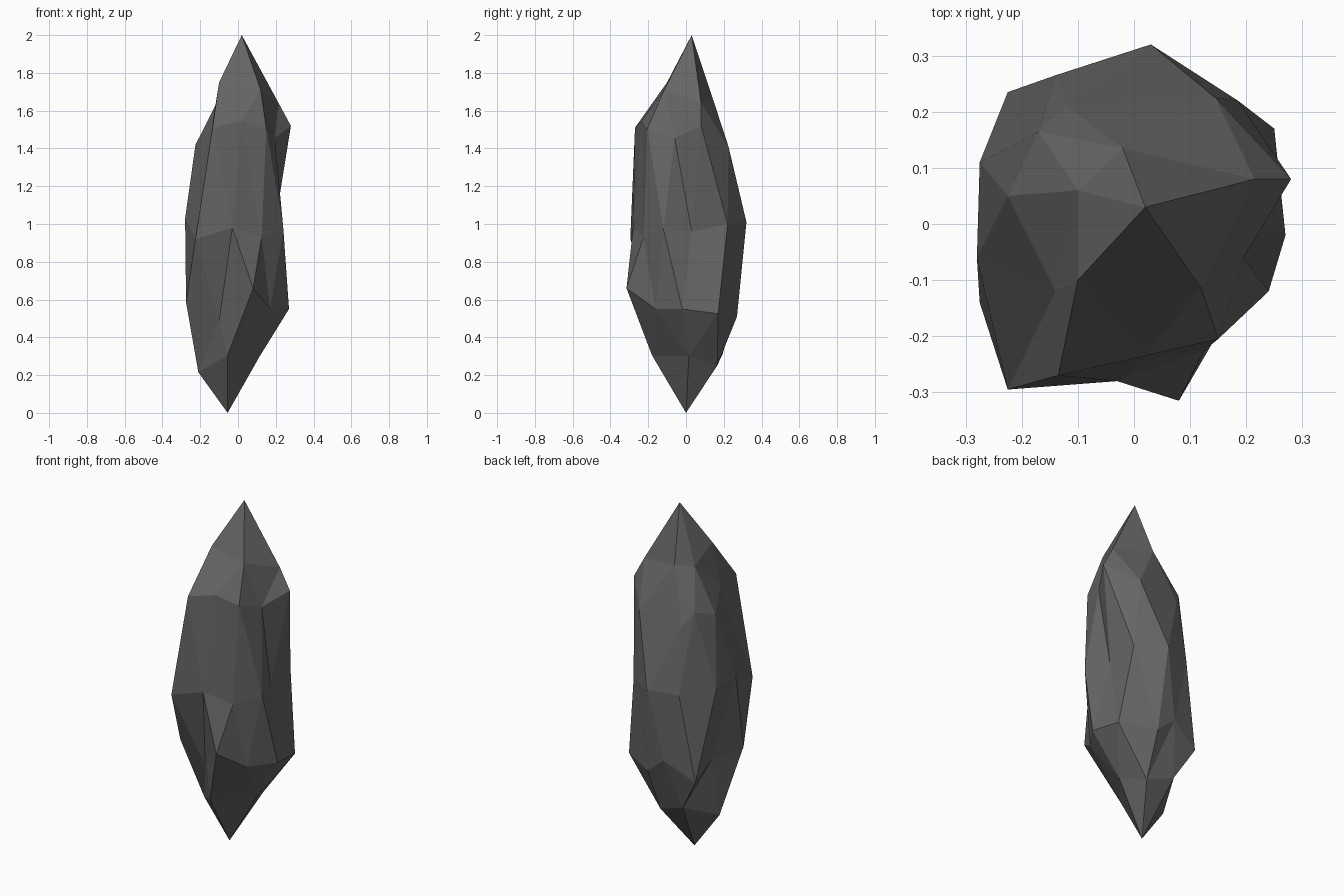
import bpy, bmesh

if "Cube" in bpy.data.objects:
    bpy.data.objects.remove(bpy.data.objects["Cube"])

# Crystal rock: a stretched, roughened icosphere built as rings, top to bottom
top, bottom = (.02, .03, 2), (-.055, 0, 0)
shoulder = [(.215, .08, 1.64), (-.02, .135, 1.685), (-.10, .06, 1.667),
            (-.10, -.10, 1.75), (.12, -.115, 1.71)]
upper = [(.28, .08, 1.52), (.145, .225, 1.41), (-.12, .21, 1.38), (-.17, .165, 1.455),
         (-.225, .05, 1.42), (-.14, -.12, 1.5), (-.135, -.27, 1.51), (.02, -.235, 1.545),
         (.15, -.205, 1.505), (.195, -.06, 1.455)]
middle = [(.185, .22, 1.0), (.03, .32, 1.01), (-.14, .265, 1.0), (-.275, .11, 1.02),
          (-.28, -.06, 1.03), (-.225, -.295, .92), (-.03, -.28, .98), (.125, -.225, .93),
          (.24, -.12, .975), (.19, .03, .96)]
lower = [(.25, .17, .525), (.06, .27, .51), (-.05, .275, .6), (-.225, .235, .5),
         (-.2, .05, .555), (-.275, -.14, .585), (-.1, -.16, .485), (.08, -.315, .66),
         (.17, -.16, .55), (.27, -.02, .55)]
foot = [(.05, .165, .25), (-.114, .193, .31), (-.21, -.01, .215),
        (-.055, -.18, .305), (.115, .015, .3)]

bm = bmesh.new()


def ring(points):
    return [bm.verts.new(p) for p in points]


def cap(tip, small, big, shift):
    """Close a ten-sided ring through a five-sided ring to a tip."""
    for i in range(5):
        a, b = small[i], small[(i + 1) % 5]
        k = 2 * i + shift
        before, at, after = big[(k - 1) % 10], big[k % 10], big[(k + 1) % 10]
        for f in ((tip, a, b), (a, before, at), (a, at, after), (a, after, b)):
            bm.faces.new(f)


def band(outer, mid):
    """Zigzag of triangles between two ten-sided rings."""
    for k in range(10):
        bm.faces.new((outer[k], mid[k], outer[(k + 1) % 10]))
        bm.faces.new((outer[k], mid[k - 1], mid[k]))


A, R, C, S, K = map(ring, (shoulder, upper, middle, lower, foot))
cap(bm.verts.new(top), A, R, 0)
band(R, C)
band(S, C)
cap(bm.verts.new(bottom), K, S, 1)
bmesh.ops.recalc_face_normals(bm, faces=bm.faces[:])

mesh = bpy.data.meshes.new("crystal_rock")
bm.to_mesh(mesh)
bm.free()
rock = bpy.data.objects.new("crystal_rock", mesh)
bpy.context.collection.objects.link(rock)

# Dark grey stone
stone = bpy.data.materials.new("dark_stone")
stone.diffuse_color = (.13, .13, .13, 1)
stone.use_nodes = True
stone.node_tree.nodes["Principled BSDF"].inputs["Base Color"].default_value = stone.diffuse_color
mesh.materials.append(stone)
